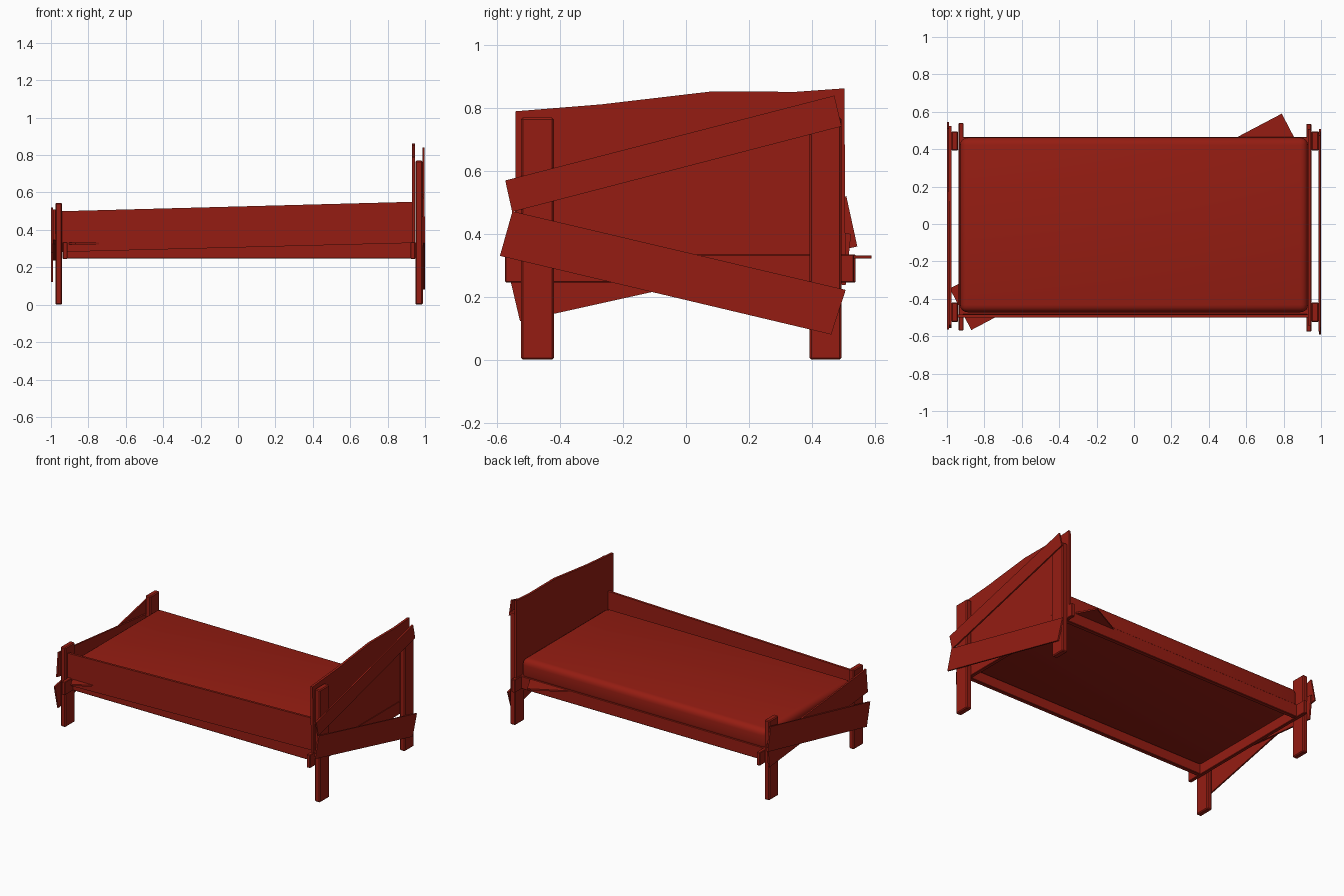
import bpy, bmesh
from mathutils import Vector

if "Cube" in bpy.data.objects:
    bpy.data.objects.remove(bpy.data.objects["Cube"])

red = bpy.data.materials.new("red_wood")
red.diffuse_color = (0.30, 0.012, 0.006, 1)
red.use_nodes = True
red.node_tree.nodes["Principled BSDF"].inputs["Base Color"].default_value = red.diffuse_color


def finish(name, bm, bevel=0.0, segments=1):
    bmesh.ops.recalc_face_normals(bm, faces=bm.faces)
    if bevel:
        bmesh.ops.bevel(bm, geom=bm.edges[:], offset=bevel, segments=segments,
                        profile=0.5, affect='EDGES')
    me = bpy.data.meshes.new(name)
    bm.to_mesh(me)
    bm.free()
    me.materials.append(red)
    ob = bpy.data.objects.new(name, me)
    bpy.context.collection.objects.link(ob)
    bpy.context.view_layer.objects.active = ob
    ob.select_set(True)
    bpy.ops.object.shade_smooth_by_angle(angle=0.6)
    ob.select_set(False)
    return ob


def board(name, axis, outline, lo, hi, bevel=0.0):
    """Extrude a flat outline along the given axis from lo to hi."""
    bm = bmesh.new()
    pts = []
    for p in outline:
        co = list(p)
        co.insert(axis, lo)
        pts.append(bm.verts.new(co))
    face = bm.faces.new(pts)
    ext = bmesh.ops.extrude_face_region(bm, geom=[face])
    move = Vector((0, 0, 0))
    move[axis] = hi - lo
    bmesh.ops.translate(bm, vec=move,
                        verts=[v for v in ext["geom"] if isinstance(v, bmesh.types.BMVert)])
    return finish(name, bm, bevel)


def box(name, x, y, z, bevel=0.0, segments=1):
    bm = bmesh.new()
    bmesh.ops.create_cube(bm, size=1)
    for v in bm.verts:
        v.co = [r[0] if c < 0 else r[1] for c, r in zip(v.co, (x, y, z))]
    return finish(name, bm, bevel, segments)


# Posts: tall at the head, short at the foot
for end, xr, top in (("head", (0.948, 0.988), 0.77), ("foot", (-0.977, -0.94), 0.545)):
    for side, yr in (("front", (-0.525, -0.42)), ("back", (0.393, 0.495))):
        box(f"{end}_{side}_post", xr, yr, (0, top), 0.006)

# Frame rails
box("head_rail", (0.922, 0.948), (-0.575, 0.535), (0.245, 0.335), 0.003)
box("foot_rail", (-0.937, -0.912), (-0.57, 0.54), (0.245, 0.335), 0.003)
box("front_rail", (-0.93, 0.93), (-0.485, -0.455), (0.248, 0.335), 0.003)
box("back_rail", (-0.93, 0.93), (0.435, 0.465), (0.248, 0.335), 0.003)

# Mattress with rounded edges
box("mattress", (-0.93, 0.93), (-0.472, 0.462), (0.308, 0.452), 0.04, 4)

# Tilted front side board
board("front_side_board", 1,
      [(-0.94, 0.282), (0.93, 0.33), (0.93, 0.55), (-0.94, 0.5)], -0.5, -0.484)

# Headboard with uneven top edge
board("headboard", 0,
      [(-0.54, 0.333), (0.507, 0.333), (0.504, 0.863), (0.35, 0.852),
       (0.08, 0.853), (-0.27, 0.812), (-0.543, 0.79)], 0.93, 0.946)

# Crooked planks nailed outside the head posts
board("head_upper_plank", 0,
      [(-0.575, 0.57), (0.472, 0.84), (0.495, 0.742), (-0.553, 0.47)], 0.986, 0.996)
board("head_lower_plank", 0,
      [(-0.552, 0.472), (0.508, 0.222), (0.462, 0.08), (-0.592, 0.33)], 0.99, 1.0)

# Crooked planks nailed outside the foot posts
board("foot_rising_plank", 0,
      [(-0.565, 0.28), (0.51, 0.52), (0.545, 0.36), (-0.528, 0.122)], -1.0, -0.99)
board("foot_falling_plank", 0,
      [(-0.54, 0.51), (0.525, 0.40), (0.508, 0.237), (-0.557, 0.347)], -0.988, -0.977)

# Loose slat lying diagonally under the mattress
board("diagonal_slat", 2,
      [(0.79, 0.59), (-0.985, -0.345), (-0.87, -0.567), (0.905, 0.37)], 0.322, 0.332)
